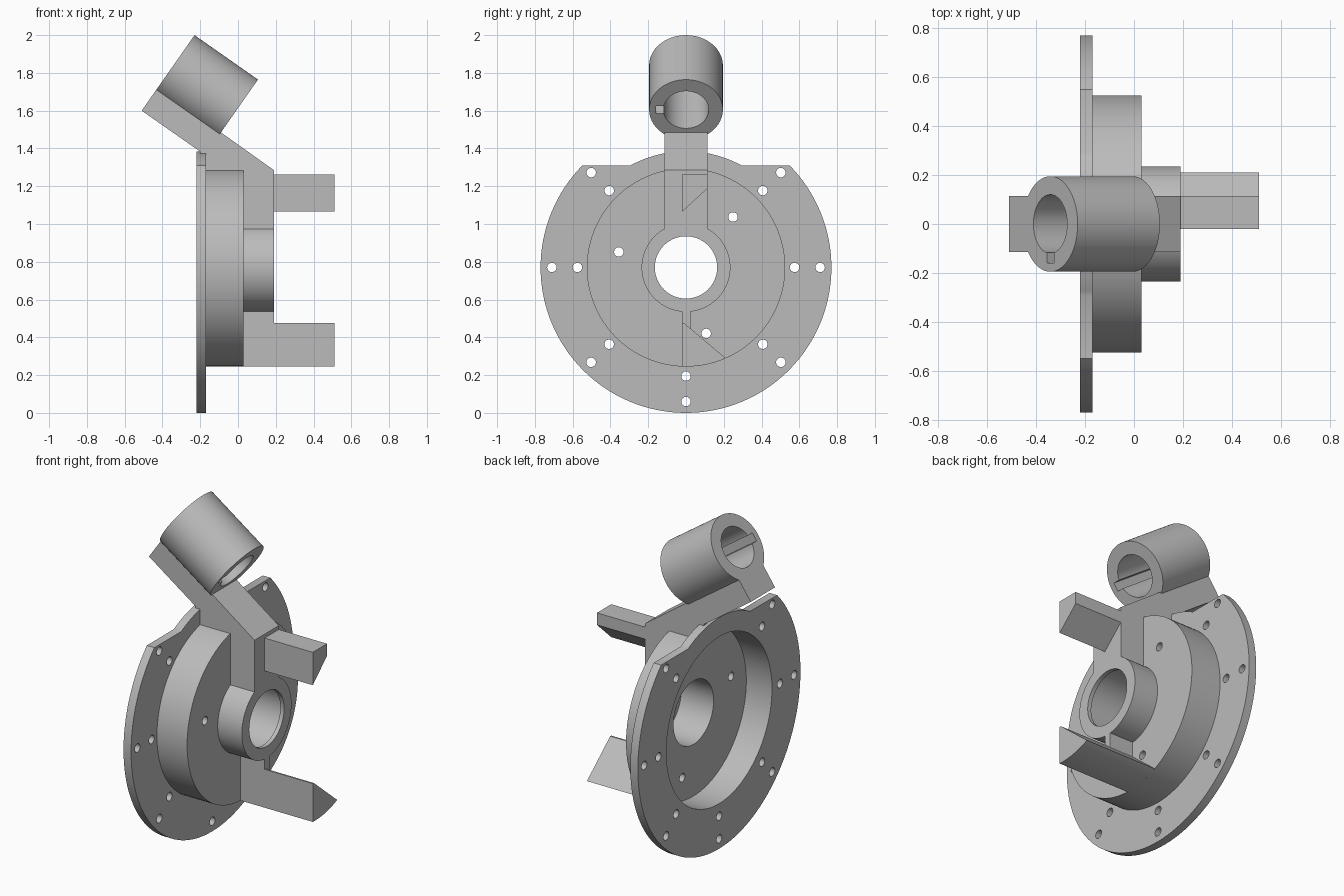
import bpy, bmesh
from math import sin, cos, asin, pi, radians, sqrt
from mathutils import Matrix, Vector

cube = bpy.data.objects.get("Cube")
if cube:
    bpy.data.objects.remove(cube, do_unlink=True)

grey = bpy.data.materials.new("plain_grey")
grey.use_nodes = True
colour = (0.5, 0.5, 0.5, 1)
grey.diffuse_color = colour
grey.node_tree.nodes["Principled BSDF"].inputs["Base Color"].default_value = colour

MID = 0.77            # height of the main axis
TILT = radians(35)    # slope of the arm and tube


def finish(name, bm, matrix=Matrix()):
    bmesh.ops.recalc_face_normals(bm, faces=bm.faces)
    mesh = bpy.data.meshes.new(name)
    bm.to_mesh(mesh)
    bm.free()
    mesh.materials.append(grey)
    obj = bpy.data.objects.new(name, mesh)
    bpy.context.collection.objects.link(obj)
    obj.matrix_world = matrix
    return obj


def add_prism(bm, outline, place, lo, hi):
    """Extrude a 2D outline between two depths; place maps (a, b, depth) to 3D."""
    ends = [[bm.verts.new(place(a, b, d)) for a, b in outline] for d in (lo, hi)]
    for ring in ends:
        bm.faces.new(ring)
    n = len(outline)
    for i in range(n):
        j = (i + 1) % n
        bm.faces.new((ends[0][i], ends[0][j], ends[1][j], ends[1][i]))


def along_x(y, z, x):
    return (x, y, z)


def along_y(x, z, y):
    return (x, y, z)


def prism(name, outline, place, lo, hi):
    bm = bmesh.new()
    add_prism(bm, outline, place, lo, hi)
    return finish(name, bm)


def revolve(name, profile, matrix, steps=96):
    """Spin a closed (x, radius) profile about the x axis."""
    bm = bmesh.new()
    rings = [[bm.verts.new((x, r * cos(2 * pi * s / steps), r * sin(2 * pi * s / steps)))
              for x, r in profile] for s in range(steps)]
    n = len(profile)
    for s in range(steps):
        a, b = rings[s], rings[(s + 1) % steps]
        for i in range(n):
            j = (i + 1) % n
            bm.faces.new((a[i], a[j], b[j], b[i]))
    return finish(name, bm, matrix)


def arc(radius, start, end, steps, y=0, z=MID):
    return [(y + radius * cos(start + (end - start) * i / steps),
             z + radius * sin(start + (end - start) * i / steps)) for i in range(steps + 1)]


def circle(y, z, radius, steps):
    return arc(radius, 0, 2 * pi, steps, y, z)[:-1]


def cut(obj, cutter):
    cutter.hide_render = True
    mod = obj.modifiers.new("cut", "BOOLEAN")
    mod.operation = "DIFFERENCE"
    mod.solver = "EXACT"
    mod.object = cutter
    bpy.context.view_layer.objects.active = obj
    bpy.ops.object.modifier_apply(modifier=mod.name)
    bpy.data.objects.remove(cutter, do_unlink=True)


def drill(obj, holes, lo, hi):
    bm = bmesh.new()
    for y, z, radius, steps in holes:
        add_prism(bm, circle(y, z, radius, steps), along_x, lo, hi)
    cut(obj, finish("drill", bm))


def bolt(radius, degrees):
    a = radians(degrees)
    return (radius * cos(a), MID + radius * sin(a), 0.025, 24)


# Mounting flange: round plate with flat shoulders and a raised crown
edge, crown = asin(0.54 / 0.77), asin(0.54 / 0.615)
outline = arc(0.77, pi - edge, 2 * pi + edge, 96) + arc(0.615, crown, pi - crown, 24)
flange = prism("flange", outline, along_x, -0.22, -0.17)
holes = [bolt(r, 45 * k) for r in (0.71, 0.575) for k in range(8) if k != 2]
drill(flange, holes + [(0, MID, 0.5, 96)], -0.3, 0)

# Hollow drum and bearing hub with a retaining lip
housing = revolve("housing", [
    (-0.17, 0.5), (-0.05, 0.5), (-0.05, 0.19), (0.165, 0.19), (0.165, 0.165),
    (0.19, 0.165), (0.19, 0.235), (0.03, 0.235), (0.03, 0.525), (-0.17, 0.525)],
    Matrix.Translation((0, 0, MID)))
drill(housing, [bolt(0.365, d) for d in (47, 167, 287)], -0.1, 0.1)

# Sloping arm running down into a rib above the hub
arm = prism("arm", [
    (-0.51, 1.6), (-0.2, 1.383), (-0.2, 1.275), (0.02, 1.275), (0.02, 0.965),
    (0.19, 0.965), (0.19, 1.285), (-0.424, 1.723)], along_y, -0.115, 0.115)

# Keyed tube lying along the arm
frame = Matrix.Translation((-0.342, 0, 1.84)) @ Matrix.Rotation(TILT, 4, "Y")
tube = revolve("tube", [(0, 0.12), (0.41, 0.12), (0.41, 0.195), (0, 0.195)], frame)
bm = bmesh.new()
add_prism(bm, [(-0.16, -0.025), (-0.08, -0.025), (-0.08, 0.025), (-0.16, 0.025)],
          along_x, -0.1, 0.5)
cut(tube, finish("keyway", bm, frame))

# Posts and the small rib under the hub
upper_post = prism("upper_post", [(-0.02, 1.065), (0.115, 1.19), (0.115, 1.262), (-0.02, 1.262)],
                   along_x, 0.18, 0.51)
foot = [(y, MID - sqrt(0.525 ** 2 - y * y)) for y in (0.035 * k - 0.02 for k in range(7))]
lower_post = prism("lower_post", foot + [(0.21, 0.29), (-0.01, 0.475), (-0.02, 0.475)],
                   along_x, 0.02, 0.51)
lower_rib = prism("lower_rib", [(-0.02, 0.42), (0.025, 0.42), (0.025, 0.545), (-0.02, 0.545)],
                  along_x, 0.02, 0.19)

# Smooth the round walls, keep the edges crisp
bpy.ops.object.select_all(action="DESELECT")
for obj in (flange, housing, arm, tube, upper_post, lower_post, lower_rib):
    obj.select_set(True)
bpy.context.view_layer.objects.active = flange
bpy.ops.object.shade_smooth_by_angle(angle=radians(30))
